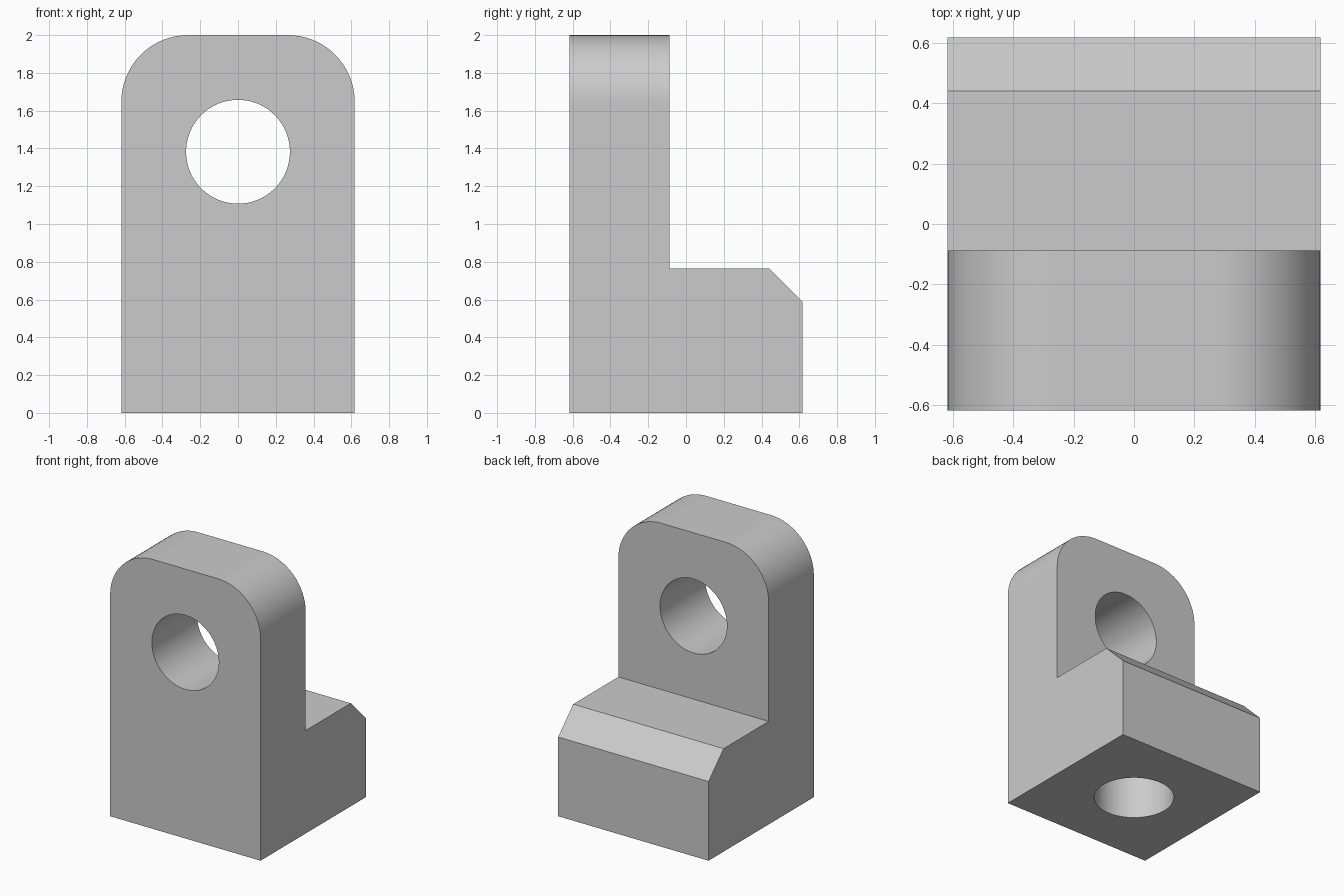
import bpy, bmesh, math

cube = bpy.data.objects.get("Cube")
if cube:
    bpy.data.objects.remove(cube, do_unlink=True)

UNIT = 2 / 34            # all dimensions below are multiples of this
HALF = 10.5 * UNIT       # half width and half depth
WALL = 9 * UNIT          # upright thickness
STEP = 13 * UNIT         # height of the rear step
CHAMFER = 3 * UNIT
HOLE_R = 0.275
HOLE_Z = 23.5 * UNIT

grey = bpy.data.materials.new("plain grey")
grey.use_nodes = True
colour = (0.6, 0.6, 0.6, 1)
grey.diffuse_color = colour
grey.node_tree.nodes["Principled BSDF"].inputs["Base Color"].default_value = colour

# Side profile swept across the width
profile = [(-HALF, 0), (HALF, 0), (HALF, STEP - CHAMFER), (HALF - CHAMFER, STEP),
           (WALL - HALF, STEP), (WALL - HALF, 2), (-HALF, 2)]
bm = bmesh.new()
face = bm.faces.new([bm.verts.new((-HALF, y, z)) for y, z in profile])
swept = bmesh.ops.extrude_face_region(bm, geom=[face])["geom"]
bmesh.ops.translate(bm, vec=(2 * HALF, 0, 0),
                    verts=[v for v in swept if isinstance(v, bmesh.types.BMVert)])

# Rounded top corners of the upright
corners = [e for e in bm.edges
           if all(v.co.z > 1.99 for v in e.verts)
           and abs(e.verts[0].co.x - e.verts[1].co.x) < 0.01]
bmesh.ops.bevel(bm, geom=corners, offset=6 * UNIT, offset_type='OFFSET',
                segments=16, profile=0.5, affect='EDGES')
bmesh.ops.recalc_face_normals(bm, faces=bm.faces)
mesh = bpy.data.meshes.new("bracket_block")
bm.to_mesh(mesh)
bm.free()
mesh.materials.append(grey)
block = bpy.data.objects.new("bracket_block", mesh)
bpy.context.collection.objects.link(block)


def drill(name, location, depth, rotation=(0, 0, 0)):
    """Cut a round hole into the block."""
    bpy.ops.mesh.primitive_cylinder_add(vertices=64, radius=HOLE_R, depth=depth,
                                        location=location, rotation=rotation)
    cutter = bpy.context.object
    cutter.name = name
    cutter.data.materials.append(grey)
    cutter.hide_render = True
    cut = block.modifiers.new(name, 'BOOLEAN')
    cut.operation = 'DIFFERENCE'
    cut.solver = 'EXACT'
    cut.object = cutter
    bpy.context.view_layer.objects.active = block
    bpy.ops.object.modifier_apply(modifier=cut.name)
    bpy.data.objects.remove(cutter, do_unlink=True)


# Through hole in the upright, blind hole in the underside
drill("upright_hole", (0, -HALF + WALL / 2, HOLE_Z), WALL + 0.2, (math.pi / 2, 0, 0))
drill("underside_hole", (0, 0, 0), 2 * WALL)

# Smooth curves, crisp flats
bpy.ops.object.select_all(action='DESELECT')
block.select_set(True)
bpy.context.view_layer.objects.active = block
bpy.ops.object.shade_smooth_by_angle(angle=math.radians(30))
weighted = block.modifiers.new("flat_normals", 'WEIGHTED_NORMAL')
weighted.keep_sharp = True
